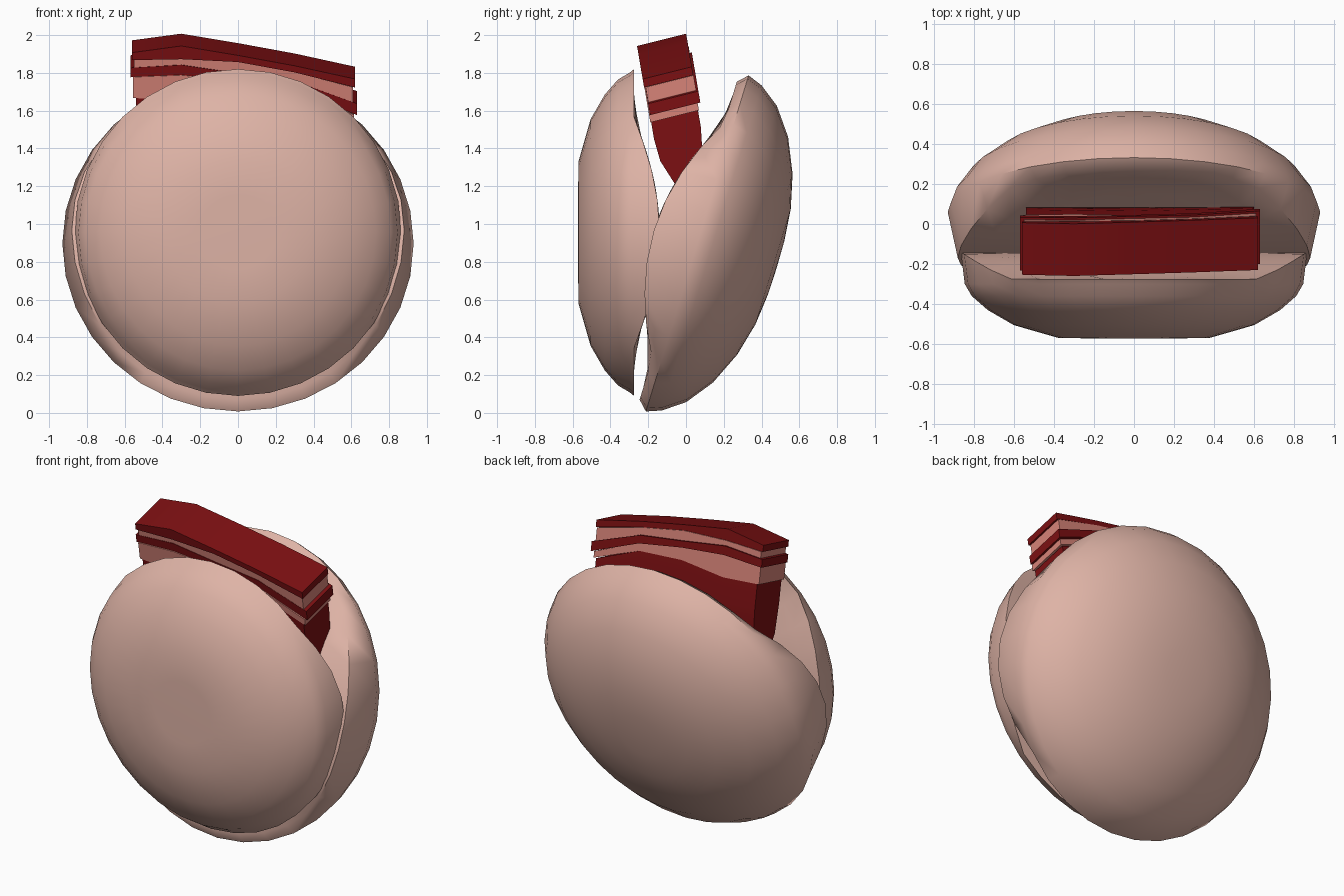
import bpy, bmesh, math

if "Cube" in bpy.data.objects:
    bpy.data.objects.remove(bpy.data.objects["Cube"])


def material(name, rgb):
    m = bpy.data.materials.new(name)
    m.use_nodes = True
    m.diffuse_color = (*rgb, 1)
    m.node_tree.nodes["Principled BSDF"].inputs["Base Color"].default_value = (*rgb, 1)
    return m


dough = material("pale_dough", (0.73, 0.45, 0.38))
meat = material("dark_red_meat", (0.2, 0.005, 0.006))
fat = material("pink_fat", (0.68, 0.23, 0.19))


def finish(name, bm, mat, angle):
    bmesh.ops.recalc_face_normals(bm, faces=bm.faces)
    mesh = bpy.data.meshes.new(name)
    bm.to_mesh(mesh)
    bm.free()
    mesh.materials.append(mat)
    ob = bpy.data.objects.new(name, mesh)
    bpy.context.collection.objects.link(ob)
    bpy.ops.object.select_all(action='DESELECT')
    bpy.context.view_layer.objects.active = ob
    ob.select_set(True)
    bpy.ops.object.shade_smooth_by_angle(angle=math.radians(angle))
    return ob


def bridge(bm, a, b):
    n = len(a)
    for i in range(n):
        j = (i + 1) % n
        bm.faces.new((a[i], a[j], b[j], b[i]))


def bun(name, outer, inner_radii, bend, sides=32):
    """Domed disc whose inner face is bent along its height."""
    bm = bmesh.new()

    def ring(r, depth):
        verts = []
        for i in range(sides):
            a = math.tau * i / sides
            v = r * math.sin(a)
            y = bend(v) if depth is None else depth
            verts.append(bm.verts.new((r * math.cos(a), y, v)))
        return verts

    rings = [ring(r, y) for r, y in outer[1:]] + [ring(r, None) for r in inner_radii]
    for a, b in zip(rings, rings[1:]):
        bridge(bm, a, b)
    # close both poles with fans
    for loop, y in ((rings[0], outer[0][1]), (rings[-1], bend(0))):
        pole = bm.verts.new((0, y, 0))
        for i in range(sides):
            bm.faces.new((loop[i], loop[(i + 1) % sides], pole))
    return finish(name, bm, dough, 50)


# Front bun half: flattened dome standing upright
front = bun("front_bun",
            [(0, -0.572), (0.2, -0.572), (0.38, -0.568), (0.6, -0.505), (0.73, -0.43), (0.81, -0.36), (0.845, -0.3)],
            [0.865, 0.75, 0.6, 0.45, 0.3, 0.15],
            lambda v: max(-0.275, -0.14 - 0.38 * v * v))
front.location.z = 0.955

# Back bun half: rounder dome leaning backward
back = bun("back_bun",
           [(0, 0.45), (0.15, 0.447), (0.32, 0.43), (0.5, 0.385), (0.68, 0.305),
            (0.82, 0.2), (0.9, 0.09), (0.93, 0.01)],
           [0.88, 0.75, 0.6, 0.45, 0.3, 0.15],
           lambda v: min(-0.04, -0.23 + 0.45 * v * v))
back.location = (0, 0.05, 0.9)
back.rotation_euler.x = math.radians(-17)

# Layered filling: wavy slabs stacked along a leaning axis
stations = [-0.57, -0.3, 0, 0.3, 0.63]
levels = [
    [1.94, 1.975, 1.925, 1.87, 1.80],
    [1.90, 1.905, 1.89, 1.835, 1.755],
    [1.86, 1.875, 1.83, 1.79, 1.67],
    [1.81, 1.82, 1.79, 1.74, 1.61],
    [1.70, 1.68, 1.71, 1.69, 1.57],
    [1.55, 1.53, 1.56, 1.52, 1.48],
    [1.37, 1.39, 1.37, 1.38, 1.36],
    [1.15] * 5,
]
half_widths = [0.133, 0.133, 0.133, 0.133, 0.133, 0.133, 0.12, 0.035]


def section(bm, x, z, half, shift):
    mid = -0.125 + (1.95 - z) * 0.17 + shift
    return [bm.verts.new((x, mid + s * half, z + s * half * 0.25)) for s in (-1, 1)]


def slab(name, first, last, mat, inset, shift):
    bm = bmesh.new()
    # each station is a closed loop down the front and up the back
    loops = []
    for i, x in enumerate(stations):
        x -= inset * (1 if i == 4 else -1 if i == 0 else 0)
        pairs = [section(bm, x, levels[k][i], half_widths[k] - inset * 0.3, shift)
                 for k in range(first, last + 1)]
        loops.append([p[0] for p in pairs] + [p[1] for p in reversed(pairs)])
    for a, b in zip(loops, loops[1:]):
        bridge(bm, a, b)
    for loop in (loops[0], loops[-1]):
        n = len(loop)
        for i in range(n // 2 - 1):
            bm.faces.new((loop[i], loop[i + 1], loop[n - 2 - i], loop[n - 1 - i]))
    return finish(name, bm, mat, 30)


slab("top_meat", 0, 1, meat, 0.01, 0)
slab("upper_fat", 1, 2, fat, 0.02, 0.005)
slab("middle_meat", 2, 3, meat, 0, 0.01)
slab("lower_fat", 3, 4, fat, 0.015, 0)
slab("bottom_meat", 4, 7, meat, 0.03, 0)
